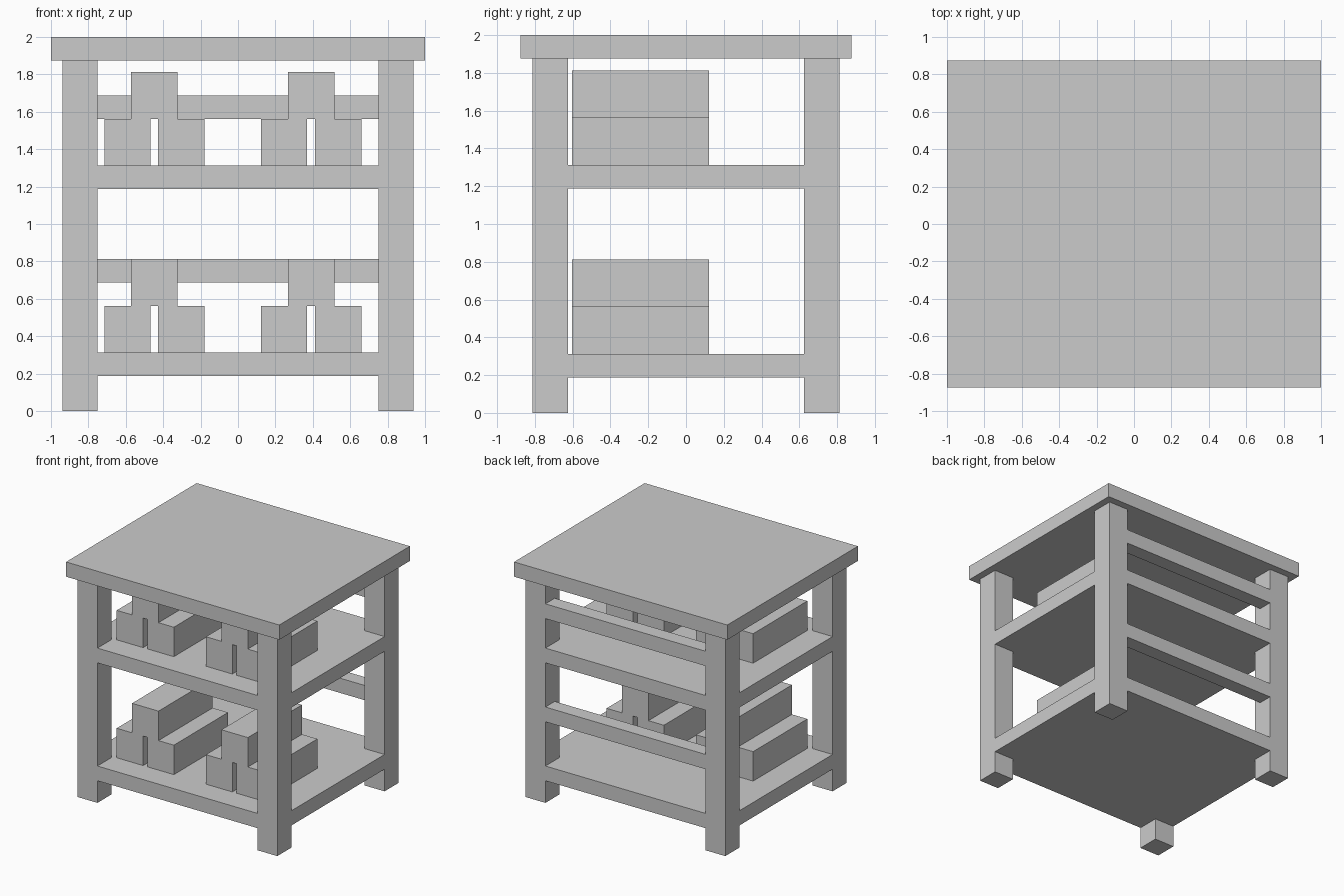
import bpy, bmesh

if "Cube" in bpy.data.objects:
    bpy.data.objects.remove(bpy.data.objects["Cube"])


def box(name, x, y, z):
    """Axis-aligned box from (min, max) ranges."""
    bm = bmesh.new()
    bmesh.ops.create_cube(bm, size=1)
    for v in bm.verts:
        v.co = [r[0] if c < 0 else r[1] for c, r in zip(v.co, (x, y, z))]
    return finish(name, bm)


def finish(name, bm):
    bmesh.ops.recalc_face_normals(bm, faces=bm.faces)
    mesh = bpy.data.meshes.new(name)
    bm.to_mesh(mesh)
    bm.free()
    obj = bpy.data.objects.new(name, mesh)
    bpy.context.collection.objects.link(obj)
    return obj


# Leg footprint: outer and inner faces
XO, XI = 0.9375, 0.75
YO, YI = 0.8125, 0.625

# Table top
box("table_top", (-1, 1), (-0.875, 0.875), (1.875, 2))

# Four legs
for sx, side in ((-1, "left"), (1, "right")):
    for sy, end in ((-1, "front"), (1, "back")):
        box(f"{end}_{side}_leg", sorted((sx * XI, sx * XO)),
            sorted((sy * YI, sy * YO)), (0, 1.875))


# Shelf board notched at the corners around the legs
def shelf(name, z, thickness=0.125):
    outline = [(XI, -YO), (XI, -YI), (XO, -YI), (XO, YI), (XI, YI), (XI, YO)]
    outline += [(-x, -y) for x, y in outline]
    bm = bmesh.new()
    face = bm.faces.new([bm.verts.new((x, y, z)) for x, y in outline])
    top = bmesh.ops.extrude_face_region(bm, geom=[face])["geom"]
    for v in top:
        if isinstance(v, bmesh.types.BMVert):
            v.co.z += thickness
    return finish(name, bm)


for level, z, rail_z in (("lower", 0.1875, 0.6875), ("upper", 1.1875, 1.5625)):
    shelf(f"{level}_shelf", z)

    # Back rail
    box(f"{level}_back_rail", (-XI, XI), (0.6875, YO), (rail_z, rail_z + 0.125))

    # Stacks of three blocks: two side by side and one on top
    floor = z + 0.125
    for side, starts in (("left", (-0.715, -0.427, -0.571)),
                         ("right", (0.122, 0.411, 0.267))):
        for part, x0, lift in zip(("left", "right", "top"), starts, (0, 0, 0.25)):
            box(f"{level}_{side}_stack_{part}_block", (x0, x0 + 0.248),
                (-0.604, 0.122), (floor + lift, floor + lift + 0.25))
